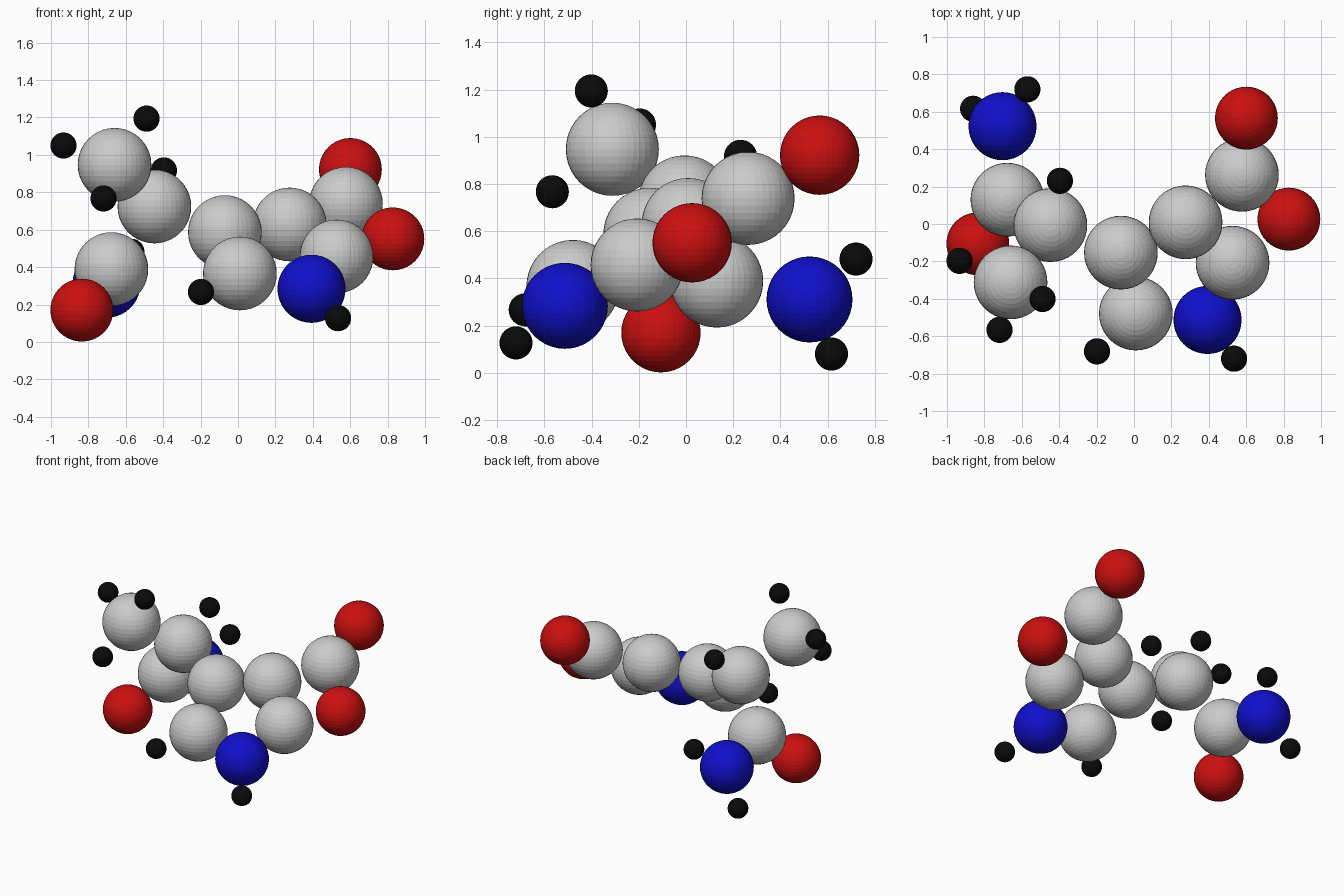
import bpy

if "Cube" in bpy.data.objects:
    bpy.data.objects.remove(bpy.data.objects["Cube"])


def material(name, rgb):
    m = bpy.data.materials.new(name)
    m.diffuse_color = (*rgb, 1)
    m.use_nodes = True
    m.node_tree.nodes["Principled BSDF"].inputs["Base Color"].default_value = m.diffuse_color
    return m


# Element styles: radius, material
STYLE = {
    "carbon": (0.197, None),
    "nitrogen": (0.182, material("blue", (0.005, 0.005, 0.6))),
    "oxygen": (0.168, material("red", (0.6, 0.005, 0.005))),
    "hydrogen": (0.07, material("black", (0.003, 0.003, 0.003))),
}


def atom(element, part, x, y, z):
    radius, mat = STYLE[element]
    bpy.ops.mesh.primitive_uv_sphere_add(segments=40, ring_count=20,
                                         radius=radius, location=(x, y, z))
    ob = bpy.context.object
    ob.name = f"{part}_{element}"
    if mat:
        ob.data.materials.append(mat)


# Five-membered ring with its two hydrogens
atom("carbon", "ring_left", -0.07, -0.153, 0.587)
atom("carbon", "ring_front", 0.01, -0.479, 0.366)
atom("nitrogen", "ring", 0.393, -0.513, 0.284)
atom("carbon", "ring_right", 0.527, -0.207, 0.457)
atom("carbon", "ring_back", 0.276, 0.009, 0.628)
atom("hydrogen", "ring_front", -0.198, -0.681, 0.267)
atom("hydrogen", "ring_nitrogen", 0.535, -0.72, 0.127)

# Two oxygens and side carbon on the right
atom("oxygen", "ring_right", 0.828, 0.026, 0.551)
atom("carbon", "side", 0.577, 0.263, 0.739)
atom("oxygen", "side", 0.601, 0.566, 0.922)

# Branching carbon
atom("carbon", "branch", -0.447, -0.006, 0.724)
atom("hydrogen", "branch", -0.396, 0.231, 0.917)

# Methyl group
atom("carbon", "methyl", -0.66, -0.312, 0.947)
atom("hydrogen", "methyl_left", -0.933, -0.197, 1.05)
atom("hydrogen", "methyl_top", -0.489, -0.401, 1.194)
atom("hydrogen", "methyl_front", -0.719, -0.566, 0.767)

# Amide group
atom("carbon", "amide", -0.677, 0.13, 0.389)
atom("oxygen", "amide", -0.835, -0.106, 0.17)
atom("nitrogen", "amide", -0.703, 0.523, 0.311)
atom("hydrogen", "amide_upper", -0.57, 0.72, 0.482)
atom("hydrogen", "amide_lower", -0.86, 0.616, 0.08)
